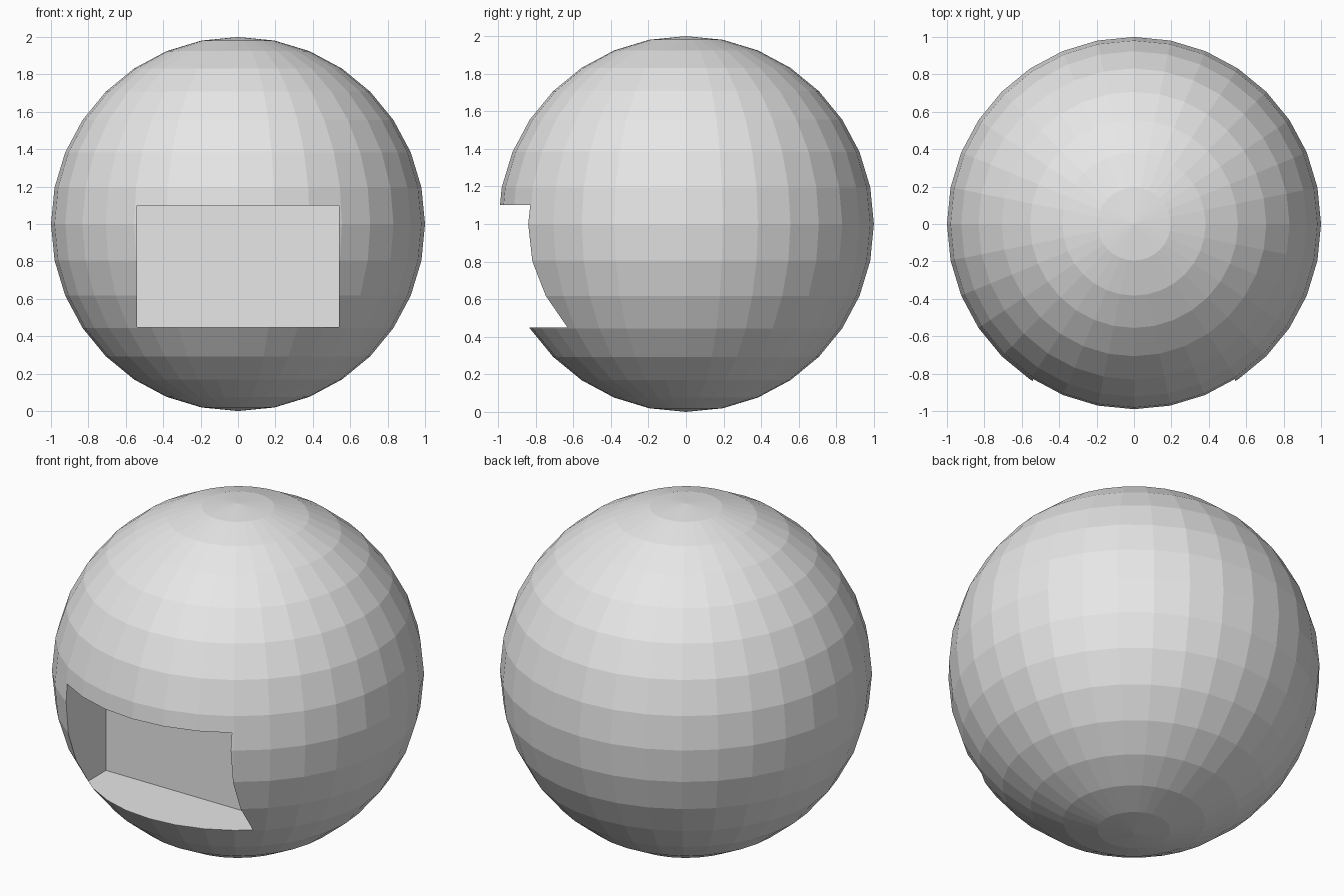
import bpy
import bmesh
from mathutils import Matrix, Vector

# Remove the default object
default = bpy.data.objects.get("Cube")
if default:
    bpy.data.objects.remove(default, do_unlink=True)

# Single plain grey
grey = bpy.data.materials.new("light_grey")
grey.use_nodes = True
colour = (0.8, 0.8, 0.8, 1.0)
grey.diffuse_color = colour
grey.node_tree.nodes["Principled BSDF"].inputs["Base Color"].default_value = colour


def add_object(name, bm):
    mesh = bpy.data.meshes.new(name)
    bm.to_mesh(mesh)
    bm.free()
    mesh.materials.append(grey)
    obj = bpy.data.objects.new(name, mesh)
    bpy.context.collection.objects.link(obj)
    return obj


# Faceted ball body
bm = bmesh.new()
bmesh.ops.create_uvsphere(bm, u_segments=32, v_segments=16, radius=1.0,
                          matrix=Matrix.Translation((0, 0, 1)))
body = add_object("ball_body", bm)

# Box that cuts the rectangular front recess
low, high = Vector((-0.54, -1.3, 0.45)), Vector((0.54, -0.465, 1.1))
bm = bmesh.new()
bmesh.ops.create_cube(bm, size=1.0)
bmesh.ops.scale(bm, vec=high - low, verts=bm.verts)
bmesh.ops.translate(bm, vec=(low + high) / 2, verts=bm.verts)
cutter = add_object("recess_cutter", bm)
cutter.hide_render = True
cutter.hide_viewport = True
cutter.display_type = 'WIRE'

# Cut the recess
cut = body.modifiers.new("front_recess", 'BOOLEAN')
cut.operation = 'DIFFERENCE'
cut.solver = 'EXACT'
cut.object = cutter
